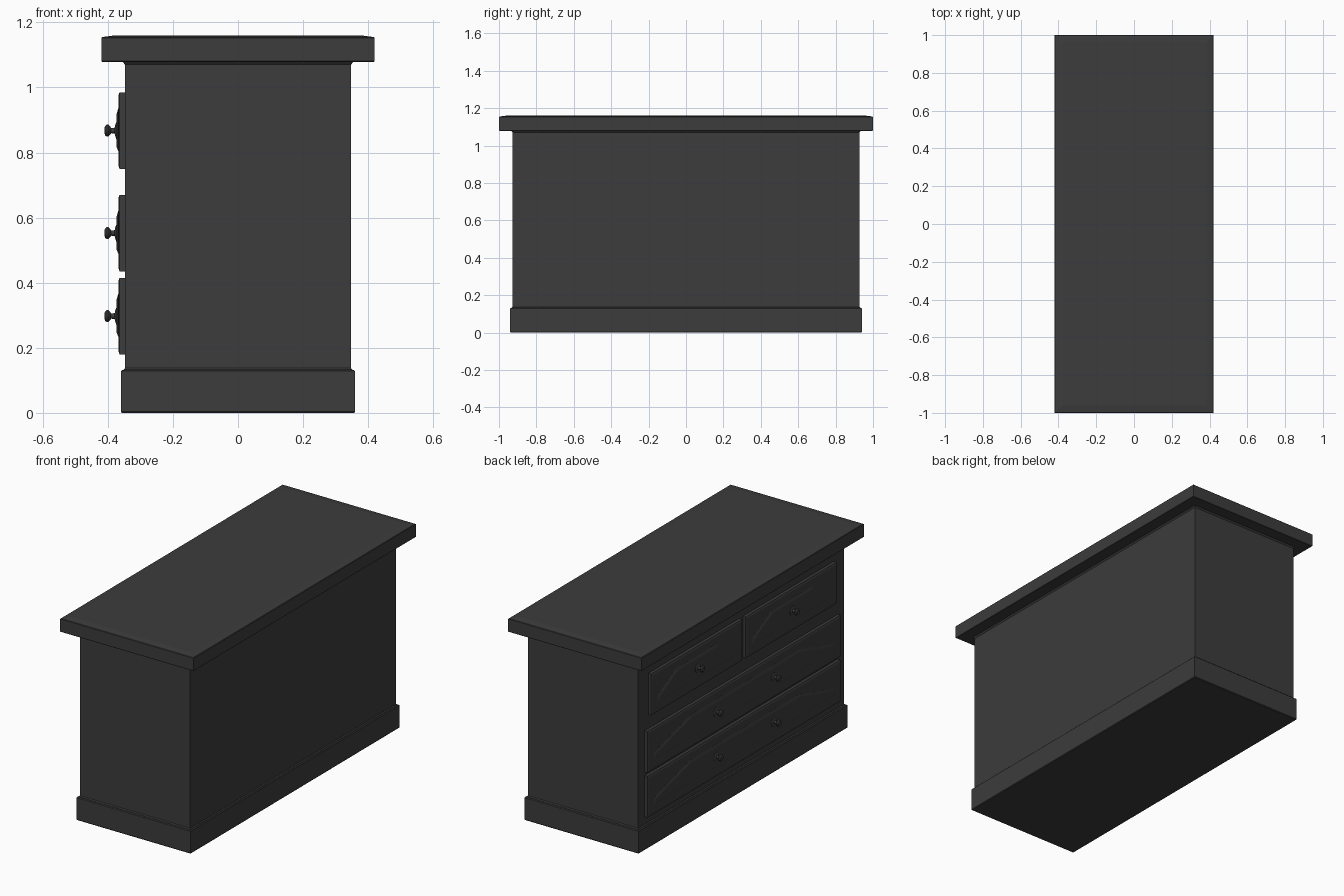
import bpy, bmesh, math
from mathutils import Vector

if "Cube" in bpy.data.objects:
    bpy.data.objects.remove(bpy.data.objects["Cube"])

dark = bpy.data.materials.new("dark_paint")
dark.diffuse_color = (0.045, 0.045, 0.045, 1)
dark.use_nodes = True
dark.node_tree.nodes["Principled BSDF"].inputs["Base Color"].default_value = dark.diffuse_color


def finish(bm, name, smooth=False):
    bmesh.ops.recalc_face_normals(bm, faces=bm.faces)
    me = bpy.data.meshes.new(name)
    bm.to_mesh(me)
    bm.free()
    me.materials.append(dark)
    ob = bpy.data.objects.new(name, me)
    bpy.context.collection.objects.link(ob)
    if smooth:
        bpy.context.view_layer.objects.active = ob
        ob.select_set(True)
        bpy.ops.object.shade_smooth_by_angle(angle=math.radians(35))
        ob.select_set(False)
    return ob


def stack(name, levels):
    """Closed loft through centred rectangles (half_x, half_y, z)."""
    bm = bmesh.new()
    rings = [[bm.verts.new((sx * hx, sy * hy, z))
              for sx, sy in ((-1, -1), (1, -1), (1, 1), (-1, 1))]
             for hx, hy, z in levels]
    for a, b in zip(rings, rings[1:]):
        for i in range(4):
            j = (i + 1) % 4
            bm.faces.new((a[i], a[j], b[j], b[i]))
    bm.faces.new(rings[0][::-1])
    bm.faces.new(rings[-1])
    return finish(bm, name)


def plate(name, outline, x_back, x_edge, inset, rise):
    """Extrude a (y, z) outline toward -x, then step its face in and out."""
    bm = bmesh.new()
    back = [bm.verts.new((x_back, y, z)) for y, z in outline]
    front = [bm.verts.new((x_edge, y, z)) for y, z in outline]
    n = len(outline)
    for i in range(n):
        j = (i + 1) % n
        bm.faces.new((back[i], back[j], front[j], front[i]))
    bm.faces.new(back[::-1])
    face = bm.faces.new(front)
    bmesh.ops.recalc_face_normals(bm, faces=bm.faces)
    bmesh.ops.inset_region(bm, faces=[face], thickness=inset, depth=rise)
    return finish(bm, name)


def knob(name, y, z):
    """Turned knob, its axis along -x."""
    profile = [(0, -0.366), (0.026, -0.366), (0.026, -0.374), (0.018, -0.377),
               (0.009, -0.379), (0.008, -0.390), (0.013, -0.393),
               (0.018, -0.398), (0.0185, -0.403), (0.014, -0.409), (0, -0.411)]
    bm = bmesh.new()
    vs = [bm.verts.new((x, y + r, z)) for r, x in profile]
    es = [bm.edges.new(p) for p in zip(vs, vs[1:])]
    bmesh.ops.spin(bm, geom=vs + es, cent=Vector((0, y, z)), axis=(1, 0, 0),
                   angle=math.tau, steps=20)
    bmesh.ops.remove_doubles(bm, verts=bm.verts, dist=1e-5)
    return finish(bm, name, True)


# Plinth, carcass and overhanging top
stack("plinth", [(0.357, 0.937, 0), (0.36, 0.94, 0.004), (0.36, 0.94, 0.128),
                 (0.356, 0.936, 0.132)])
stack("carcass", [(0.352, 0.932, 0.12), (0.352, 0.932, 0.133), (0.347, 0.927, 0.138),
                  (0.347, 0.927, 1.07), (0.354, 0.934, 1.078), (0.354, 0.934, 1.09)])
stack("top", [(0.418, 0.998, 1.079), (0.42, 1.0, 1.081), (0.42, 1.0, 1.152),
              (0.417, 0.997, 1.155), (0.38, 0.96, 1.16)])

# Drawers: name, centre y, half width, bottom z, top z, shoulder length, knob offsets
drawers = [("top_drawer_a", 0.425, 0.41, 0.75, 0.985, 0.17, (0,)),
           ("top_drawer_b", -0.425, 0.41, 0.75, 0.985, 0.17, (0,)),
           ("middle_drawer", 0, 0.868, 0.435, 0.67, 0.32, (-0.26, 0.26)),
           ("bottom_drawer", 0, 0.868, 0.18, 0.415, 0.32, (-0.26, 0.26))]
for name, cy, hw, z0, z1, sh, knobs in drawers:
    plate(name, [(cy - hw, z0), (cy + hw, z0), (cy + hw, z1), (cy - hw, z1)],
          -0.34, -0.364, 0.015, 0.004)
    # raised field with sloping shoulders
    pw, low, mid, high = hw - 0.055, z0 + 0.055, z0 + 0.095, z1 - 0.05
    plate(name + "_panel",
          [(cy - pw, low), (cy + pw, low), (cy + pw, mid), (cy + pw - sh, high),
           (cy - pw + sh, high), (cy - pw, mid)], -0.36, -0.3682, 0.016, 0.0045)
    for i, off in enumerate(knobs):
        knob(f"{name}_knob_{i + 1}", cy + off, (z0 + z1) / 2)
